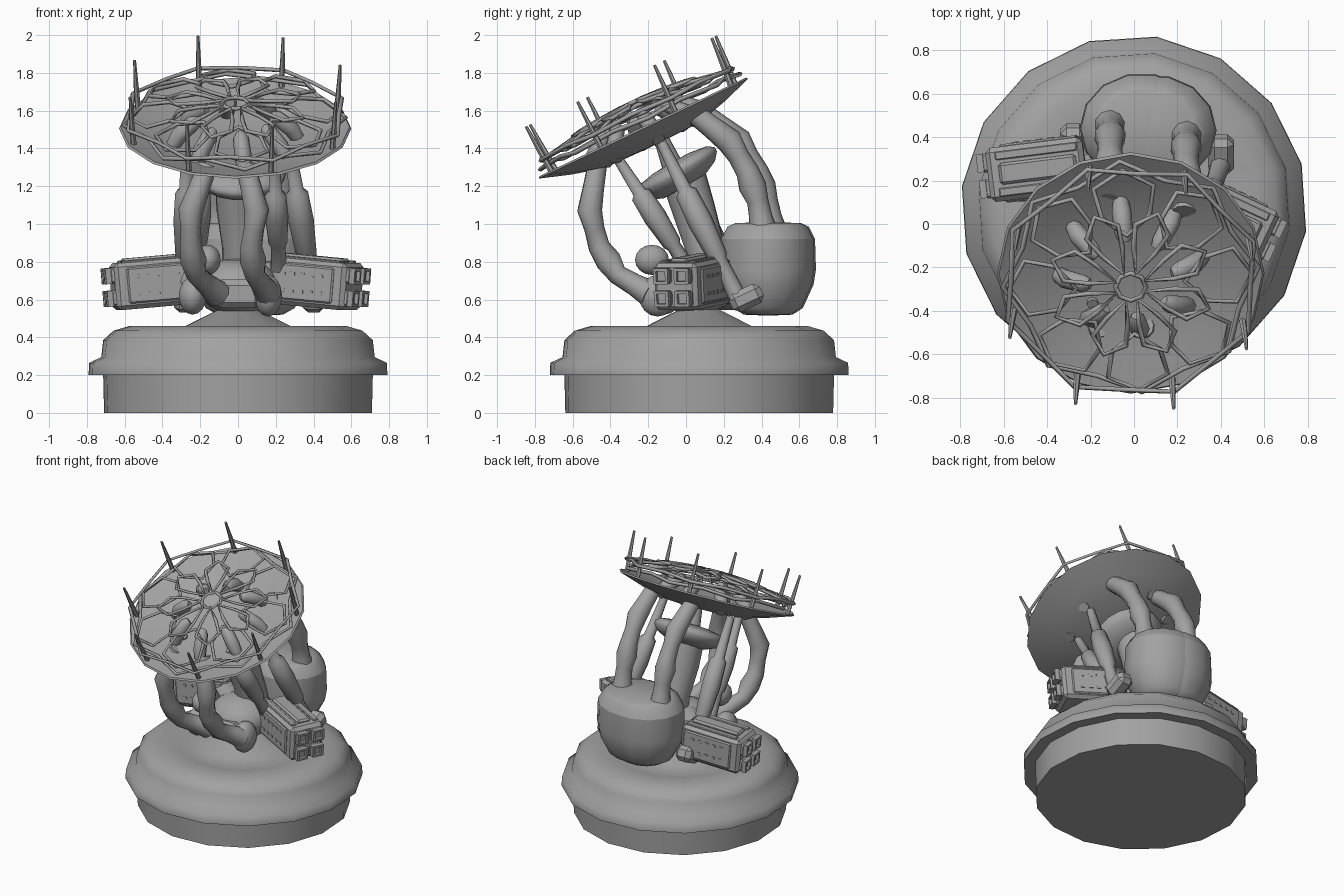
import bpy, bmesh, math
from mathutils import Vector, Matrix

if "Cube" in bpy.data.objects:
    bpy.data.objects.remove(bpy.data.objects["Cube"])

grey = bpy.data.materials.new("plain_grey")
grey.use_nodes = True
grey.diffuse_color = (0.36, 0.36, 0.36, 1)
grey.node_tree.nodes["Principled BSDF"].inputs["Base Color"].default_value = grey.diffuse_color


def finish(name, bm, matrix=Matrix(), smooth=40):
    bmesh.ops.recalc_face_normals(bm, faces=bm.faces)
    mesh = bpy.data.meshes.new(name)
    bm.to_mesh(mesh)
    bm.free()
    mesh.materials.append(grey)
    obj = bpy.data.objects.new(name, mesh)
    obj.matrix_world = matrix
    bpy.context.collection.objects.link(obj)
    if smooth:
        bpy.ops.object.select_all(action='DESELECT')
        obj.select_set(True)
        bpy.context.view_layer.objects.active = obj
        bpy.ops.object.shade_smooth_by_angle(angle=math.radians(smooth))
    return obj


def skin(bm, rings):
    """Bridge equal rings of points and close both ends."""
    loops = [[bm.verts.new(p) for p in ring] for ring in rings]
    n = len(loops[0])
    for a, b in zip(loops, loops[1:]):
        for i in range(n):
            j = (i + 1) % n
            bm.faces.new((a[i], a[j], b[j], b[i]))
    bm.faces.new(loops[0])
    bm.faces.new(loops[-1])


def polar(r, angle, z):
    return Vector((r * math.cos(angle), r * math.sin(angle), z))


def lathe(name, profile, sides, matrix=Matrix(), turn=0.0, smooth=40):
    bm = bmesh.new()
    skin(bm, [[polar(r, turn + math.tau * i / sides, z) for i in range(sides)]
              for r, z in profile])
    return finish(name, bm, matrix, smooth)


def tube(name, points, radii, sides=10, matrix=Matrix()):
    pts = [Vector(p) for p in points]
    bm, rings = bmesh.new(), []
    old, side = None, None
    for i, p in enumerate(pts):
        t = (pts[min(i + 1, len(pts) - 1)] - pts[max(i - 1, 0)]).normalized()
        if old is None:
            side = t.orthogonal().normalized()
        else:
            side = old.rotation_difference(t) @ side
        old = t
        up = t.cross(side)
        rings.append([p + radii[i] * (side * math.cos(math.tau * k / sides)
                      + up * math.sin(math.tau * k / sides)) for k in range(sides)])
    skin(bm, rings)
    return finish(name, bm, matrix, 50)


def block(name, centre, size, matrix=Matrix(), bevel=0.0):
    bm = bmesh.new()
    bmesh.ops.create_cube(bm, size=1, matrix=Matrix.Translation(centre) @ Matrix.Diagonal((*size, 1)))
    if bevel:
        bmesh.ops.bevel(bm, geom=bm.edges[:], offset=bevel, segments=1, affect='EDGES')
    return finish(name, bm, matrix, 0)


def ball(name, centre, size):
    bm = bmesh.new()
    bmesh.ops.create_uvsphere(bm, u_segments=14, v_segments=8, radius=1)
    return finish(name, bm, Matrix.Translation(centre) @ Matrix.Diagonal((*size, 1)), 60)


# Stepped round base with a low cone in the middle
lathe("base", [(0.715, 0), (0.72, 0.2), (0.798, 0.2), (0.795, 0.265), (0.73, 0.295),
               (0.72, 0.385), (0.665, 0.435), (0.58, 0.46), (0.46, 0.455), (0.39, 0.44),
               (0.28, 0.46), (0.10, 0.55), (0.01, 0.56)], 16,
      Matrix.Translation((0, 0.07, 0)), math.radians(15), 75)

# Dish bowl, tilted forward
dish = Matrix.Translation((-0.015, -0.225, 1.505)) @ Matrix.Rotation(math.radians(25.5), 4, 'X')
lathe("dish", [(0.01, -0.105), (0.28, -0.1), (0.45, -0.055), (0.615, 0), (0.605, 0.01),
               (0.44, -0.04), (0.28, -0.085), (0.01, -0.09)], 16, dish)

# Wire lattice over the dish
lattice = bpy.data.curves.new("dish_lattice", 'CURVE')
lattice.dimensions = '3D'
lattice.bevel_depth = 0.012
lattice.bevel_resolution = 0
lattice.materials.append(grey)
lattice_obj = bpy.data.objects.new("dish_lattice", lattice)
lattice_obj.matrix_world = dish
bpy.context.collection.objects.link(lattice_obj)


def wire(ring, lift=0.15):
    """Closed wire loop from (radius, degrees), raised as a shallow dome."""
    spline = lattice.splines.new('POLY')
    spline.points.add(len(ring) - 1)
    spline.use_cyclic_u = True
    for point, (r, deg) in zip(spline.points, ring):
        point.co = (*polar(r, math.radians(deg), lift - 0.2 * r * r), 1)


wire([(0.07, 45 * k) for k in range(8)])
wire([(0.60 if k % 2 else 0.55, 22.5 * k - 3) for k in range(16)], 0.155)
wire([(0.52 if k % 2 else 0.59, 22.5 * k + 5) for k in range(16)], 0.11)
for k in range(8):
    a = 45 * k + 26
    wire([(0.07, a), (0.2, a + 15), (0.31, a + 15), (0.38, a), (0.31, a - 15), (0.2, a - 15)])
    b = 45 * k + 4
    wire([(0.25, b), (0.36, b + 18), (0.50, b + 16), (0.56, b), (0.50, b - 16), (0.36, b - 18)], 0.14)

# Spikes round the rim and stubs inside the bowl
for k in range(8):
    a = math.radians(19.5 + 45 * k)
    tube(f"rim_spike_{k + 1}", [polar(0.57, a, 0.0), polar(0.58, a, 0.12), polar(0.59, a, 0.278)],
         [0.016, 0.014, 0.008], 6, dish)
    a = math.radians(8 + 45 * k)
    tube(f"dish_stub_{k + 1}", [polar(0.34, a, -0.09), polar(0.30, a, -0.02),
         polar(0.22, a, 0.05), polar(0.19, a, 0.06)], [0.036, 0.046, 0.042, 0.025], 8, dish)

# Column carrying the rounded bearing
bearing = Matrix.Translation((0.01, -0.045, 1.265)) @ Matrix.Rotation(math.radians(30), 4, 'X')
lathe("bearing", [(0.03, -0.085), (0.13, -0.075), (0.21, -0.04), (0.245, 0.0), (0.245, 0.025),
                  (0.21, 0.05), (0.12, 0.065), (0.01, 0.07)], 18, bearing, smooth=60)
tube("column", [(0, -0.01, 1.24), (0, 0.04, 1.08), (0.02, 0.10, 0.88), (0.03, 0.16, 0.66)],
     [0.12, 0.115, 0.105, 0.12], 14)
tube("column_spindle", [(0.0, -0.06, 1.28), (0, -0.13, 1.45)], [0.06, 0.04], 10)

# Hub at the foot of the column
ball("hub", (0.0, 0.05, 0.67), (0.22, 0.22, 0.15))
block("hub_front", (0, -0.15, 0.63), (0.24, 0.10, 0.15), bevel=0.03)

# Broad rear pod with a flat top, tapered bottom and a crease down the middle
pod_profile = [(0.01, 0.515), (0.50, 0.52), (0.72, 0.555), (0.95, 0.68), (1.0, 0.76),
               (0.98, 0.92), (0.85, 0.985), (0.68, 1.005), (0.01, 1.01)]
for name, x in (("rear_pod_right", 0.035), ("rear_pod_left", 0.095)):
    pod = Matrix.Translation((x, 0.435 - 0.15 * (x - 0.065), 0)) @ Matrix.Diagonal((0.285, 0.255, 1, 1))
    lathe(name, pod_profile, 14, pod, smooth=45)

# Jointed rear arms
arm_radii = [0.05, 0.055, 0.064, 0.052, 0.056, 0.067, 0.052, 0.056, 0.07]


def arm(name, path, scale=1.0):
    """Run a limb along five points with swollen joints."""
    pts = [Vector(p) for p in path]
    full = [pts[0]]
    for a, b in zip(pts, pts[1:]):
        full += [(a + b) / 2, b]
    tube(name, full, [r * scale for r in arm_radii])


for name, x, dy in (("rear_arm_right", -0.11, 0.02), ("rear_arm_left", 0.24, -0.03)):
    arm(name, [(x - 0.01, 0.08 + dy, 1.58), (x, 0.26 + dy, 1.44), (x, 0.355 + dy, 1.28),
               (x, 0.41 + dy, 1.12), (x, 0.44 + dy, 0.96)], 1.1)

# Jointed front arms with rounded elbows
side_path = [(-0.47, 1.31), (-0.51, 1.07), (-0.46, 0.88), (-0.36, 0.73), (-0.19, 0.63)]
for name, xs in (("front_arm_right", (-0.16, -0.25, -0.25, -0.22, -0.11)),
                 ("front_arm_left", (0.04, 0.10, 0.07, 0.09, 0.16))):
    arm(name, [(x, y, z) for x, (y, z) in zip(xs, side_path)], 1.04)
ball("front_pad_right", (-0.24, -0.12, 0.62), (0.075, 0.10, 0.10))
ball("front_pad_left", (0.16, -0.15, 0.62), (0.075, 0.10, 0.11))
ball("front_knuckle", (-0.16, -0.18, 0.81), (0.07, 0.09, 0.08))


# Pistons between the dish and the body
def piston(name, top, foot, scale=1.0):
    top, foot = Vector(top), Vector(foot)
    steps = [0, 0.3, 0.32, 0.5, 0.72, 0.75, 1]
    radii = [0.026, 0.036, 0.055, 0.062, 0.05, 0.038, 0.045]
    tube(name, [top.lerp(foot, s) for s in steps], [r * scale for r in radii], 8)


for name, s, top, foot in (("right", -1, (-0.27, -0.14, 1.43), (-0.28, 0.33, 0.60)),
                           ("left", 1, (0.27, -0.13, 1.43), (0.40, 0.28, 0.60))):
    piston(f"outer_piston_{name}", top, foot, 1.08)
    tilt = Matrix.Translation(foot) @ Matrix.Rotation(math.radians(25), 4, 'X')
    block(f"piston_foot_{name}", (0, 0.04, -0.01), (0.12, 0.18, 0.11), tilt, 0.03)
    piston(f"inner_piston_{name}", (0.19 * s, -0.37, 1.36), (0.22 * s, 0.04, 0.72))


# Launcher boxes: local x points outward
def launcher(name, centre, heading):
    m = (Matrix.Translation(centre) @ Matrix.Rotation(math.radians(heading), 4, 'Z')
         @ Matrix.Rotation(math.radians(5), 4, 'Y'))
    block(f"{name}_body", (-0.01, 0, 0), (0.45, 0.25, 0.25), m, 0.022)
    for i, z in enumerate((-0.06, 0.06)):
        for j, y in enumerate((-0.06, 0.06)):
            cell = f"{name}_cell_{i + 1}_{j + 1}"
            block(cell, (0.22, y, z), (0.04, 0.09, 0.085), m, 0.012)
            for e in (-1, 1):
                block(f"{cell}_lip_{e}", (0.245, y, z + 0.034 * e), (0.03, 0.08, 0.016), m)
                block(f"{cell}_cheek_{e}", (0.245, y + 0.034 * e, z), (0.03, 0.016, 0.08), m)
    for s in (-1, 1):
        # Smooth side panel with two rows of small vents
        block(f"{name}_panel_{s}", (-0.03, 0.125 * s, 0), (0.36, 0.02, 0.19), m, 0.008)
        for i, z in enumerate((-0.045, 0.045)):
            for j in range(5):
                block(f"{name}_vent_{s}_{i}_{j}", (-0.14 + 0.055 * j, 0.136 * s, z),
                      (0.025, 0.006, 0.018), m)
        block(f"{name}_rail_{s}", (-0.02, 0.085 * s, 0.127), (0.38, 0.04, 0.016), m, 0.005)
    block(f"{name}_lid", (-0.02, 0, 0.13), (0.36, 0.10, 0.03), m, 0.012)
    block(f"{name}_mount", (-0.25, 0, 0), (0.12, 0.14, 0.14), m, 0.03)


launcher("launcher_right", (-0.45, 0.25, 0.685), 187)
launcher("launcher_left", (0.42, 0.03, 0.685), -25)

# Shoulders joining the launchers to the hub
tube("shoulder_right", [(-0.08, 0.10, 0.70), (-0.30, 0.24, 0.70)], [0.11, 0.09], 10)
tube("shoulder_left", [(0.08, 0.10, 0.70), (0.30, 0.10, 0.70)], [0.11, 0.09], 10)
